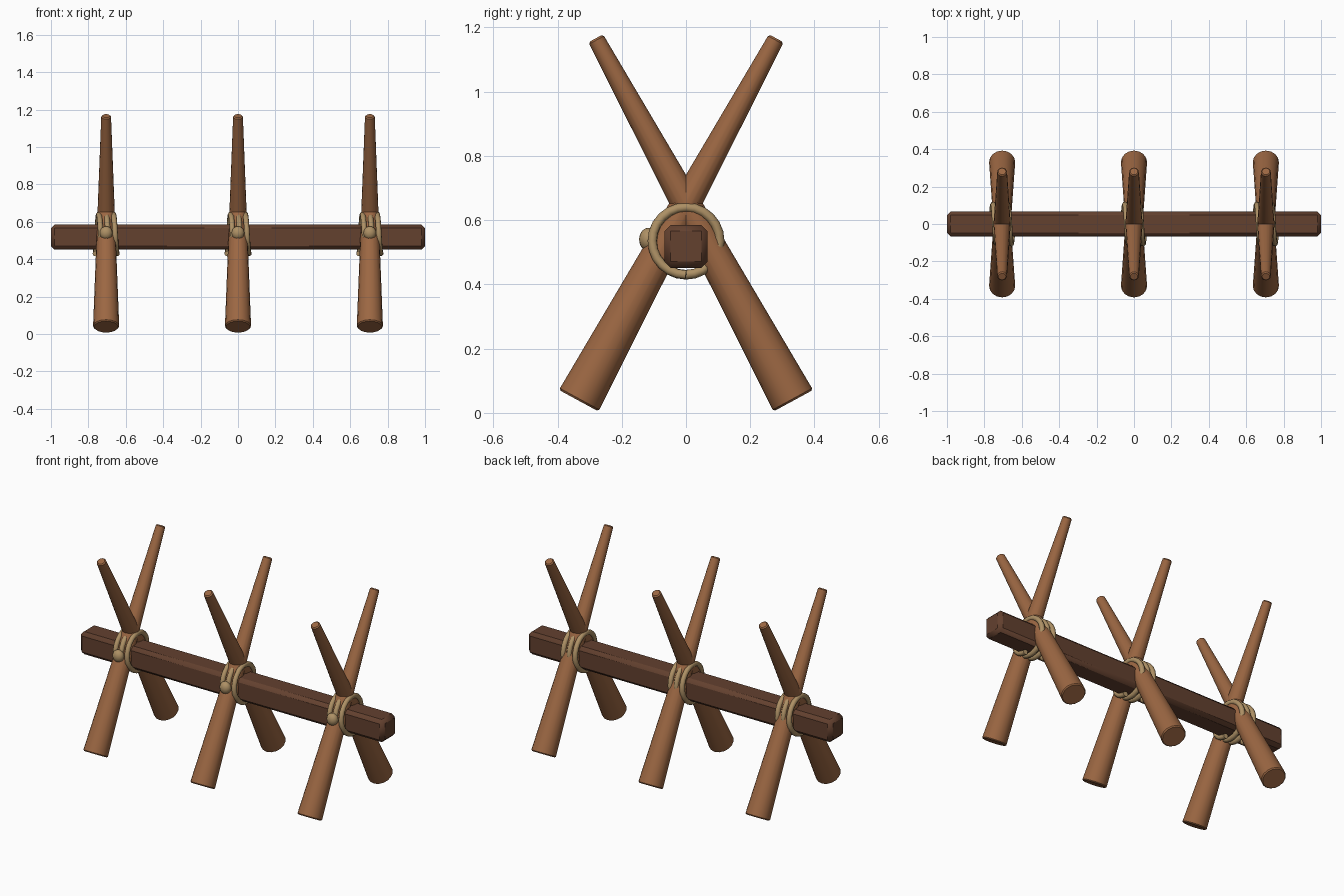
import bpy
import math
from mathutils import Vector

cube = bpy.data.objects.get("Cube")
if cube:
    bpy.data.objects.remove(cube, do_unlink=True)


def material(name, rgb):
    mat = bpy.data.materials.new(name)
    mat.use_nodes = True
    mat.diffuse_color = (*rgb, 1)
    bsdf = next(n for n in mat.node_tree.nodes if n.type == 'BSDF_PRINCIPLED')
    bsdf.inputs["Base Color"].default_value = (*rgb, 1)
    return mat


STAKE = material("warm brown wood", (0.33, 0.135, 0.055))
BEAM = material("dark brown wood", (0.125, 0.052, 0.028))
ROPE = material("tan rope", (0.42, 0.28, 0.13))


def finish(name, mat, bevel=0, angle=40):
    obj = bpy.context.object
    obj.name = name
    obj.data.materials.append(mat)
    if bevel:
        mod = obj.modifiers.new("Bevel", 'BEVEL')
        mod.width = bevel
        mod.segments = 1
        mod.limit_method = 'ANGLE'
        mod.angle_limit = math.radians(45)
        bpy.ops.object.modifier_apply(modifier="Bevel")
    bpy.ops.object.shade_smooth_by_angle(angle=math.radians(angle))
    return obj


def stake(name, x, side):
    # Tapered pole, wide at the foot, leaning across the beam
    foot = Vector((x, side * 0.334, 0.038))
    tip = Vector((x, -side * 0.281, 1.166))
    axis = tip - foot
    bpy.ops.mesh.primitive_cone_add(
        vertices=16, radius1=0.07, radius2=0.026, depth=axis.length,
        location=(foot + tip) / 2,
        rotation=axis.to_track_quat('Z', 'Y').to_euler())
    finish(name, STAKE, 0.006)


def lashing(name, x, turns=3, steps=24):
    # Rope coil wound around the crossing, starting and ending underneath
    curve = bpy.data.curves.new(name, 'CURVE')
    curve.dimensions = '3D'
    curve.bevel_depth = 0.015
    curve.bevel_resolution = 2
    curve.use_fill_caps = True
    spline = curve.splines.new('POLY')
    count = turns * steps
    spline.points.add(count)
    for i, point in enumerate(spline.points):
        a = math.tau * i / steps - math.pi / 2
        point.co = (x - 0.058 + 0.116 * i / count,
                    0.105 * math.cos(a), 0.535 + 0.105 * math.sin(a), 1)
    obj = bpy.data.objects.new(name, curve)
    bpy.context.collection.objects.link(obj)
    bpy.ops.object.select_all(action='DESELECT')
    obj.select_set(True)
    bpy.context.view_layer.objects.active = obj
    bpy.ops.object.convert(target='MESH')
    finish(name, ROPE, angle=60)


def knot(name, x):
    # Rope knot on the front of the lashing
    bpy.ops.mesh.primitive_uv_sphere_add(segments=16, ring_count=10, radius=1,
                                         location=(x, -0.118, 0.54))
    bpy.context.object.scale = (0.034, 0.028, 0.036)
    bpy.ops.object.transform_apply(location=False, rotation=False, scale=True)
    finish(name, ROPE)


# Long square beam with chamfered edges
bpy.ops.mesh.primitive_cube_add(size=1, location=(0, 0, 0.518))
bpy.context.object.scale = (2, 0.135, 0.135)
bpy.ops.object.transform_apply(location=False, rotation=False, scale=True)
finish("beam", BEAM, 0.02)

# Three crossed pairs of stakes, each tied to the beam
for label, x in (("right", -0.705), ("middle", 0), ("left", 0.705)):
    stake(label + "_front_stake", x, -1)
    stake(label + "_back_stake", x, 1)
    lashing(label + "_lashing", x)
    knot(label + "_knot", x)
